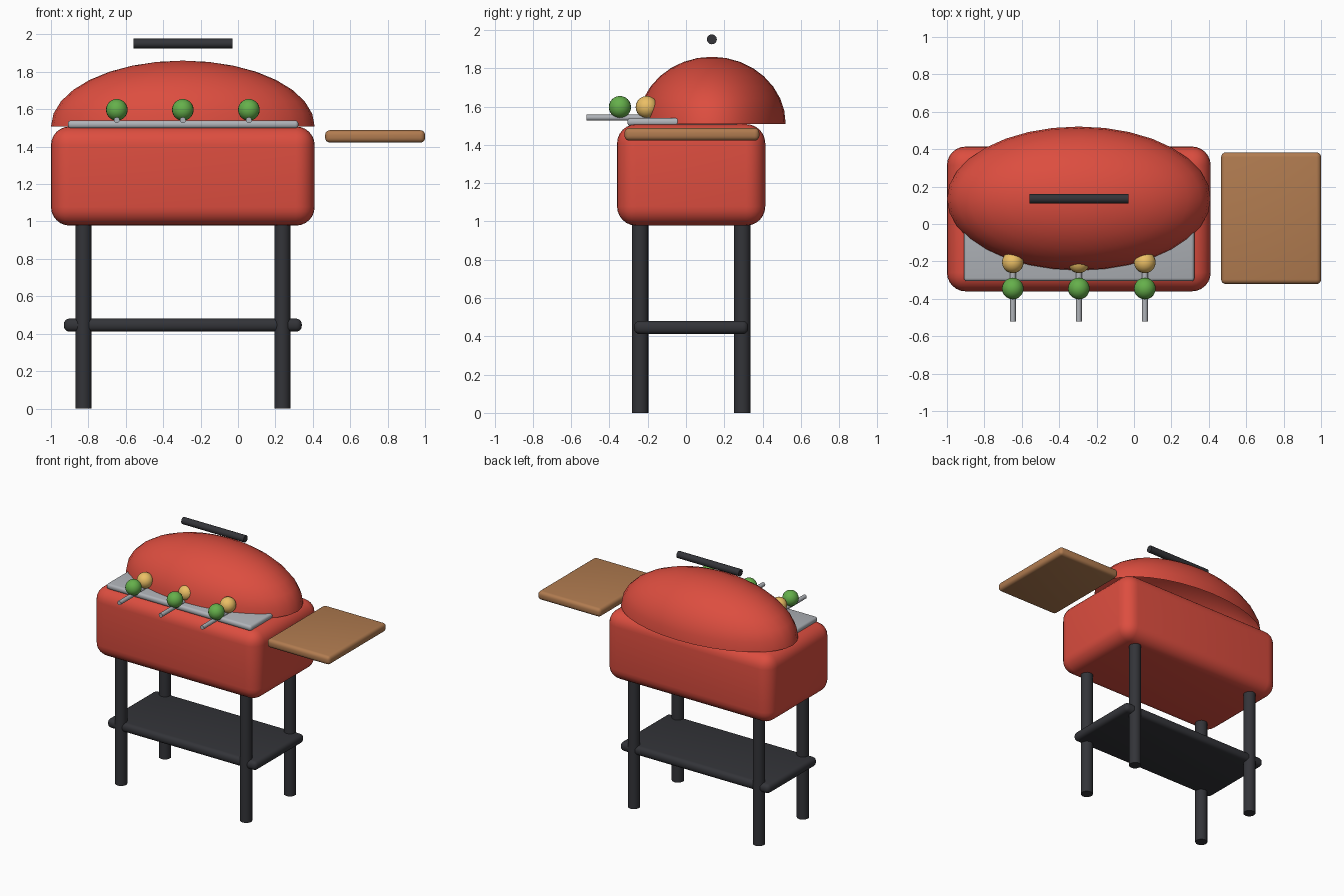
import bpy, bmesh, math
from mathutils import Matrix, Vector

if "Cube" in bpy.data.objects:
    bpy.data.objects.remove(bpy.data.objects["Cube"])


def material(name, rgb):
    m = bpy.data.materials.new(name)
    m.diffuse_color = (*rgb, 1)
    m.use_nodes = True
    m.node_tree.nodes["Principled BSDF"].inputs["Base Color"].default_value = m.diffuse_color
    return m


RED = material("red_enamel", (0.72, 0.075, 0.05))
DARK = material("dark_metal", (0.033, 0.034, 0.04))
WOOD = material("wood", (0.44, 0.2, 0.08))
STEEL = material("steel", (0.43, 0.45, 0.48))
GREEN = material("green_food", (0.13, 0.43, 0.07))
YELLOW = material("yellow_food", (0.83, 0.52, 0.13))


def add(name, bm, mat, angle=40):
    me = bpy.data.meshes.new(name)
    bm.to_mesh(me)
    bm.free()
    ob = bpy.data.objects.new(name, me)
    bpy.context.collection.objects.link(ob)
    me.materials.append(mat)
    bpy.ops.object.select_all(action='DESELECT')
    bpy.context.view_layer.objects.active = ob
    ob.select_set(True)
    bpy.ops.object.shade_smooth_by_angle(angle=math.radians(angle))
    return ob


def box(name, lo, hi, bevel, mat, segments=4):
    lo, hi = Vector(lo), Vector(hi)
    bm = bmesh.new()
    bmesh.ops.create_cube(bm, size=1, matrix=Matrix.Translation((lo + hi) / 2)
                          @ Matrix.Diagonal((*(hi - lo), 1)))
    bmesh.ops.bevel(bm, geom=bm.edges[:], offset=bevel, segments=segments,
                    profile=0.5, affect='EDGES')
    return add(name, bm, mat)


def rod(name, a, b, r, mat, sides=20):
    a, b = Vector(a), Vector(b)
    rot = (b - a).to_track_quat('Z', 'Y').to_matrix().to_4x4()
    bm = bmesh.new()
    bmesh.ops.create_cone(bm, cap_ends=True, segments=sides, radius1=r, radius2=r,
                          depth=(b - a).length,
                          matrix=Matrix.Translation((a + b) / 2) @ rot)
    return add(name, bm, mat)


def ball(name, loc, r, mat):
    bm = bmesh.new()
    bmesh.ops.create_uvsphere(bm, u_segments=20, v_segments=12, radius=r,
                              matrix=Matrix.Translation(loc))
    return add(name, bm, mat)


CX, CY, TOP = -0.295, 0.027, 1.508

# Fire box
box("fire_box", (-1.0, -0.36, 0.978), (0.41, 0.414, TOP), 0.1, RED, 6)

# Domed lid: open half ellipsoid
bm = bmesh.new()
bmesh.ops.create_uvsphere(bm, u_segments=32, v_segments=16, radius=1)
bmesh.ops.delete(bm, geom=[v for v in bm.verts if v.co.z < -0.001], context='VERTS')
bmesh.ops.transform(bm, verts=bm.verts[:], matrix=Matrix.Translation((CX, 0.135, TOP))
                    @ Matrix.Diagonal((0.705, 0.386, 0.352, 1)))
add("lid", bm, RED)

# Floating lid handle
rod("lid_handle", (CX - 0.265, 0.135, 1.951), (CX + 0.265, 0.135, 1.951), 0.026, DARK)

# Legs and lower shelf
for sx, side in ((-1, "left"), (1, "right")):
    for sy, end in ((-1, "front"), (1, "back")):
        x, y = CX + sx * 0.532, CY + sy * 0.267
        rod(f"{end}_{side}_leg", (x, y, 0), (x, y, 1.0), 0.043, DARK)
box("lower_shelf", (-0.931, -0.271, 0.411), (0.341, 0.325, 0.481), 0.03, DARK)

# Wooden side table
box("side_table", (0.466, -0.321, 1.422), (1.0, 0.383, 1.488), 0.025, WOOD)

# Cooking grate
box("grate", (-0.91, -0.306, 1.498), (0.323, 0.27, 1.54), 0.017, STEEL, 3)

# Skewers with food
for i, dx in enumerate((-0.353, 0, 0.353), 1):
    x = CX + dx
    rod(f"skewer_{i}", (x, -0.52, 1.542), (x, -0.05, 1.542), 0.016, STEEL, 12)
    ball(f"green_food_{i}", (x, -0.345, 1.597), 0.058, GREEN)
    ball(f"yellow_food_{i}", (x, -0.205, 1.597), 0.058, YELLOW)
